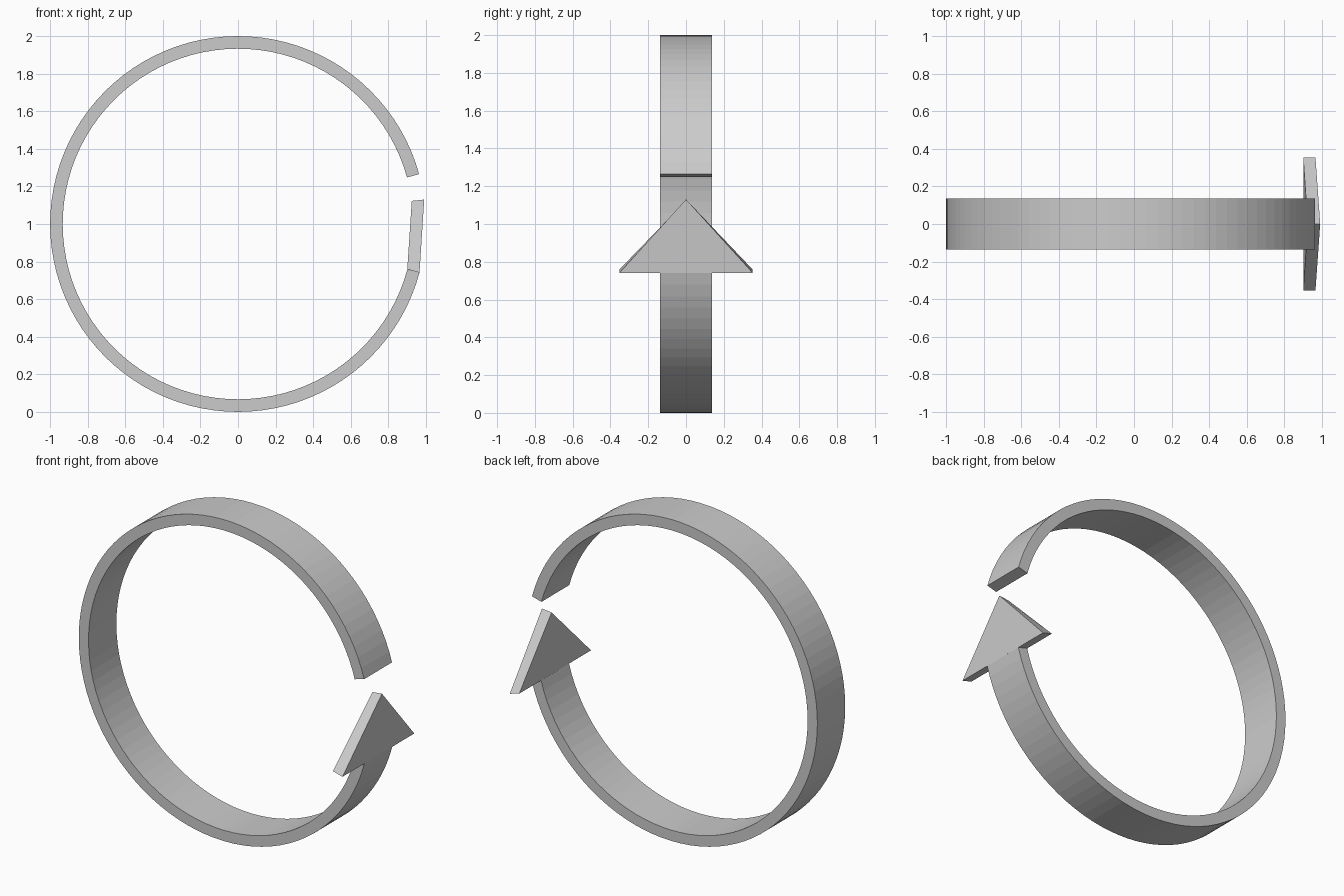
import bpy
import bmesh
from math import cos, sin, radians

cube = bpy.data.objects.get("Cube")
if cube:
    bpy.data.objects.remove(cube, do_unlink=True)

OUTER, INNER, HALF_WIDTH = 1.0, 0.933, 0.137
START, END, STEPS = 15.4, 345.0, 88

grey = bpy.data.materials.new("plain_grey")
grey.use_nodes = True
colour = (0.6, 0.6, 0.6, 1)
grey.diffuse_color = colour
grey.node_tree.nodes["Principled BSDF"].inputs["Base Color"].default_value = colour


def skin_sections(name, sections):
    """Join equal-length closed sections into a capped solid."""
    bm = bmesh.new()
    rings = [[bm.verts.new(p) for p in s] for s in sections]
    n = len(rings[0])
    for a, b in zip(rings, rings[1:]):
        for i in range(n):
            j = (i + 1) % n
            bm.faces.new((a[i], a[j], b[j], b[i]))
    bm.faces.new(rings[0])
    bm.faces.new(rings[-1])
    bmesh.ops.recalc_face_normals(bm, faces=bm.faces)
    mesh = bpy.data.meshes.new(name)
    bm.to_mesh(mesh)
    bm.free()
    mesh.materials.append(grey)
    obj = bpy.data.objects.new(name, mesh)
    bpy.context.collection.objects.link(obj)
    return obj


def band_section(degrees):
    a = radians(degrees)
    return [(r * cos(a), y, 1 + r * sin(a))
            for r, y in ((INNER, -HALF_WIDTH), (OUTER, -HALF_WIDTH),
                         (OUTER, HALF_WIDTH), (INNER, HALF_WIDTH))]


# Open circular band
skin_sections("ring_band", [band_section(START + (END - START) * i / STEPS)
                            for i in range(STEPS + 1)])

# Flat triangular arrowhead on the lower end of the band
BARB = 0.353


def triangle(base_x, base_z, tip_x, tip_z):
    return [(base_x, -BARB, base_z), (base_x, BARB, base_z), (tip_x, 0, tip_z)]


skin_sections("arrow_head", [triangle(0.901, 0.759, 0.925, 1.123),
                             triangle(0.966, 0.741, 0.991, 1.13)])
